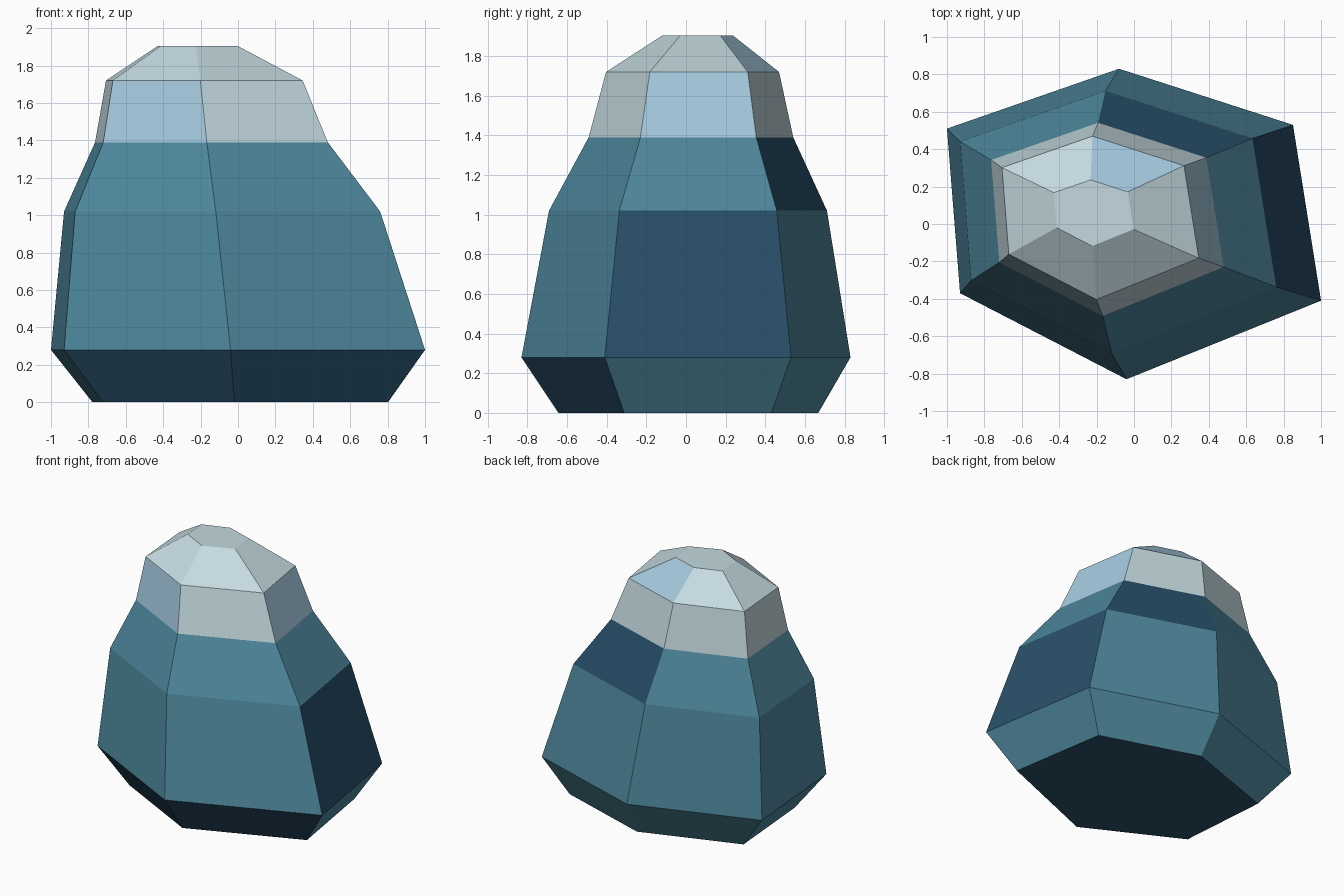
import bpy
import bmesh

cube = bpy.data.objects.get("Cube")
if cube:
    bpy.data.objects.remove(cube, do_unlink=True)


def to_linear(byte):
    c = byte / 255
    return c / 12.92 if c <= 0.04045 else ((c + 0.055) / 1.055) ** 2.4


def make_material(name, rgb):
    colour = (*[to_linear(v) for v in rgb], 1.0)
    mat = bpy.data.materials.new(name)
    mat.use_nodes = True
    mat.diffuse_color = colour
    shader = mat.node_tree.nodes["Principled BSDF"]
    shader.inputs["Base Color"].default_value = colour
    shader.inputs["Roughness"].default_value = 0.9
    return mat


TEAL, NAVY, PALE, SKY = range(4)
materials = [
    make_material("teal stone", (78, 136, 157)),
    make_material("deep blue stone", (40, 79, 105)),
    make_material("pale grey stone", (196, 218, 224)),
    make_material("light blue stone", (165, 202, 223)),
]

# Uneven six-sided outline, counter-clockwise from above
outline = [(1.0, -0.41), (0.85, 0.53), (-0.08, 0.83),
           (-1.0, 0.51), (-0.93, -0.37), (-0.04, -0.83)]
EAST, NORTH_EAST, NORTH_WEST, WEST, SOUTH_WEST, SOUTH_EAST = range(6)

# Levels of the rock: height, scale of the outline, drift in x and y
levels = [
    (0.0, 0.79, 0.012, 0.012),
    (0.28, 1.0, 0.0, 0.0),
    (1.02, 0.845, -0.085, 0.01),
    (1.39, 0.622, -0.142, 0.025),
    (1.72, 0.526, -0.18, 0.033),
    (1.905, 0.213, -0.215, 0.059),
]

# Each band has a main colour; a few facets carry an accent
FOOT, BODY, SHOULDER, NECK, CROWN = range(5)
band_colour = [TEAL, TEAL, TEAL, PALE, PALE]
accents = {
    (FOOT, SOUTH_WEST): NAVY,
    (FOOT, SOUTH_EAST): NAVY,
    (BODY, EAST): NAVY,
    (SHOULDER, NORTH_EAST): NAVY,
    (NECK, EAST): SKY,
    (NECK, SOUTH_WEST): SKY,
    (CROWN, NORTH_EAST): SKY,
}

bm = bmesh.new()
rings = [[bm.verts.new((x * s + dx, y * s + dy, z)) for x, y in outline]
         for z, s, dx, dy in levels]

# Side facets
count = len(outline)
for band, (low, high) in enumerate(zip(rings, rings[1:])):
    for side in range(count):
        nxt = (side + 1) % count
        face = bm.faces.new((low[side], low[nxt], high[nxt], high[side]))
        face.material_index = accents.get((band, side), band_colour[band])

# Flat underside and top
bm.faces.new(rings[0][::-1]).material_index = NAVY
bm.faces.new(rings[-1]).material_index = PALE
bmesh.ops.recalc_face_normals(bm, faces=bm.faces)

mesh = bpy.data.meshes.new("rock")
bm.to_mesh(mesh)
bm.free()
for mat in materials:
    mesh.materials.append(mat)
rock = bpy.data.objects.new("rock", mesh)
bpy.context.collection.objects.link(rock)
